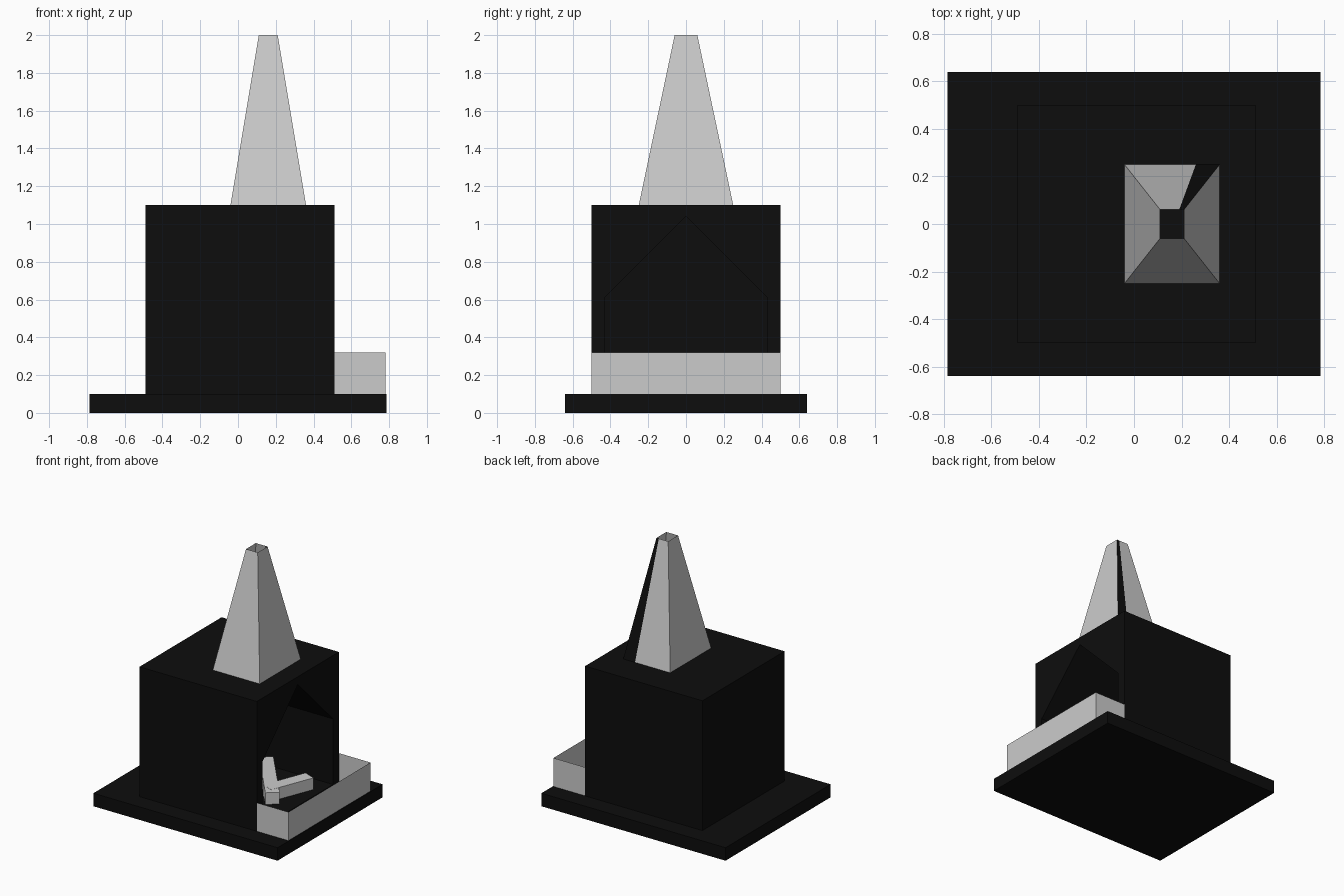
import bpy, math
from mathutils import Vector, Matrix

if "Cube" in bpy.data.objects:
    bpy.data.objects.remove(bpy.data.objects["Cube"])

black = bpy.data.materials.new("soot_black")
black.diffuse_color = (0.004, 0.004, 0.004, 1)
black.use_nodes = True
black.node_tree.nodes["Principled BSDF"].inputs["Base Color"].default_value = black.diffuse_color


def mesh_object(name, verts, faces, mat=None):
    me = bpy.data.meshes.new(name)
    me.from_pydata(verts, [], faces)
    me.update()
    ob = bpy.data.objects.new(name, me)
    bpy.context.collection.objects.link(ob)
    if mat:
        me.materials.append(mat)
    return ob


def box(name, lo, hi, mat=None):
    verts = [(x, y, z) for x in (lo[0], hi[0]) for y in (lo[1], hi[1]) for z in (lo[2], hi[2])]
    faces = [(0, 1, 3, 2), (4, 6, 7, 5), (0, 4, 5, 1), (2, 3, 7, 6), (0, 2, 6, 4), (1, 5, 7, 3)]
    return mesh_object(name, verts, faces, mat)


# Hearth slab
box("hearth_slab", (-0.785, -0.64, 0), (0.785, 0.64, 0.1), black)

# Firebox shell: outer block joined to a gabled cavity open on the right side
X0, X1, XB = -0.49, 0.51, -0.39
outer = [(-0.5, 0.1), (0.5, 0.1), (0.5, 1.1), (0, 1.1), (-0.5, 1.1)]
inner = [(-0.43, 0.105), (0.43, 0.105), (0.43, 0.61), (0, 1.04), (-0.43, 0.61)]
verts = []
for x, ring in ((X0, outer), (X1, outer), (X1, inner), (XB, inner)):
    verts += [(x, y, z) for y, z in ring]
faces = [(4, 3, 2, 1, 0), (15, 16, 17, 18, 19)]
for a in (0, 5, 10):
    for i in range(5):
        j = (i + 1) % 5
        faces.append((a + i, a + j, a + 5 + j, a + 5 + i))
mesh_object("firebox", verts, faces, black)

# Tapered open chimney, with a black strip on its back face
def chimney_ring(x0, x1, xs, y, z):
    return [(x0, -y, z), (x1, -y, z), (x1, y, z), (xs, y, z), (x0, y, z)]


verts = chimney_ring(-0.04, 0.36, 0.26, 0.25, 1.1) + chimney_ring(0.11, 0.21, 0.19, 0.06, 2.0)
faces = [(i, (i + 1) % 5, 5 + (i + 1) % 5, 5 + i) for i in range(5)]
chimney = mesh_object("chimney", verts, faces)
grey = bpy.data.materials.new("plain_grey")
grey.diffuse_color = (0.8, 0.8, 0.8, 1)
grey.use_nodes = True
grey.node_tree.nodes["Principled BSDF"].inputs["Base Color"].default_value = grey.diffuse_color
chimney.data.materials.append(grey)
chimney.data.materials.append(black)
chimney.data.polygons[2].material_index = 1

# Thin fender around the opening
path = [(0.51, -0.5), (0.78, -0.5), (0.78, 0.5), (0.51, 0.5)]
verts = [(x, y, z) for z in (0.1, 0.32) for x, y in path]
mesh_object("fender", verts, [(i, i + 1, i + 5, i + 4) for i in range(3)])


# Square logs lying between two floor points
def log(name, a, b, z):
    a, b = Vector((*a, z)), Vector((*b, z))
    d = b - a
    ob = box(name, (0, -0.05, 0), (d.length, 0.05, 0.09))
    ob.matrix_world = Matrix.Translation(a) @ Matrix.Rotation(math.atan2(d.y, d.x), 4, 'Z')


log("log_long", (0.35, -0.08), (-0.025, 0.38), 0.105)
log("log_short", (0.40, 0.30), (0.27, -0.03), 0.106)
